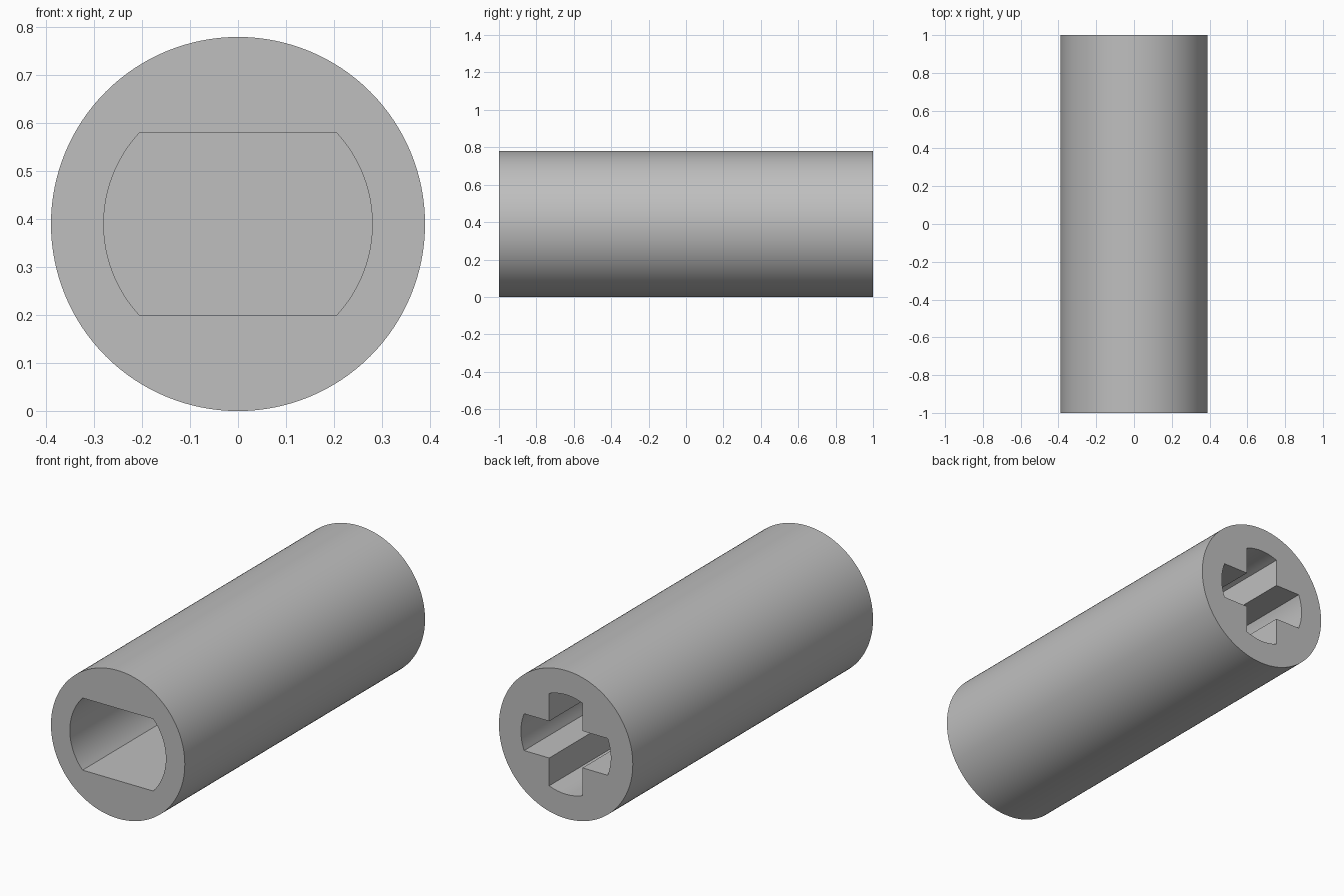
import bpy, bmesh
from math import asin, cos, sin, pi, radians

old = bpy.data.objects.get("Cube")
if old:
    bpy.data.objects.remove(old, do_unlink=True)

RADIUS, HALF_LENGTH = 0.39, 1.0
SOCKET_DEPTH = 0.9


def arc(radius, middle, half_angle, steps):
    """Points on a circle around the bore axis, centred on one direction."""
    angles = [middle + half_angle * (2 * i / steps - 1) for i in range(steps + 1)]
    return [(radius * cos(a), radius * sin(a)) for a in angles]


def prism(name, profile, y0, y1):
    """Extrude an x-z profile along y."""
    bm = bmesh.new()
    face = bm.faces.new([bm.verts.new((x, y0, z + RADIUS)) for x, z in profile])
    grown = bmesh.ops.extrude_face_region(bm, geom=[face])["geom"]
    verts = [v for v in grown if isinstance(v, bmesh.types.BMVert)]
    bmesh.ops.translate(bm, verts=verts, vec=(0, y1 - y0, 0))
    bmesh.ops.recalc_face_normals(bm, faces=bm.faces)
    mesh = bpy.data.meshes.new(name)
    bm.to_mesh(mesh)
    bm.free()
    obj = bpy.data.objects.new(name, mesh)
    bpy.context.collection.objects.link(obj)
    return obj


# Grey plastic
grey = bpy.data.materials.new("grey_plastic")
grey.use_nodes = True
colour = (0.52, 0.52, 0.52, 1)
grey.diffuse_color = colour
grey.node_tree.nodes["Principled BSDF"].inputs["Base Color"].default_value = colour

# Round coupler body
sides = 128
circle = [(RADIUS * cos(2 * pi * i / sides), RADIUS * sin(2 * pi * i / sides))
          for i in range(sides)]
body = prism("coupler_body", circle, -HALF_LENGTH, HALF_LENGTH)
body.data.materials.append(grey)

# Front socket: round bore with flat top and bottom
bore, flat = 0.28, 0.19
half = asin(flat / bore)
flat_profile = arc(bore, 0, half, 24) + arc(bore, pi, half, 24)
flat_cutter = prism("flat_socket_cutter", flat_profile,
                    -HALF_LENGTH - 0.1, -HALF_LENGTH + SOCKET_DEPTH)

# Back socket: cross with rounded arm ends
reach, arm = 0.262, 0.097
half = asin(arm / reach)
cross_profile = []
for k in range(4):
    cross_profile += arc(reach, k * pi / 2, half, 12)
    cross_profile += arc(arm * 2 ** 0.5, (k + 0.5) * pi / 2, 0, 1)[:1]
cross_cutter = prism("cross_socket_cutter", cross_profile,
                     HALF_LENGTH - SOCKET_DEPTH, HALF_LENGTH + 0.1)

# Cut both sockets
bpy.ops.object.select_all(action="DESELECT")
bpy.context.view_layer.objects.active = body
body.select_set(True)
for cutter in (flat_cutter, cross_cutter):
    cutter.hide_render = True
    cut = body.modifiers.new("socket", "BOOLEAN")
    cut.operation, cut.solver, cut.object = "DIFFERENCE", "EXACT", cutter
    bpy.ops.object.modifier_apply(modifier=cut.name)
    bpy.data.objects.remove(cutter, do_unlink=True)
bpy.ops.object.shade_smooth_by_angle(angle=radians(30))
